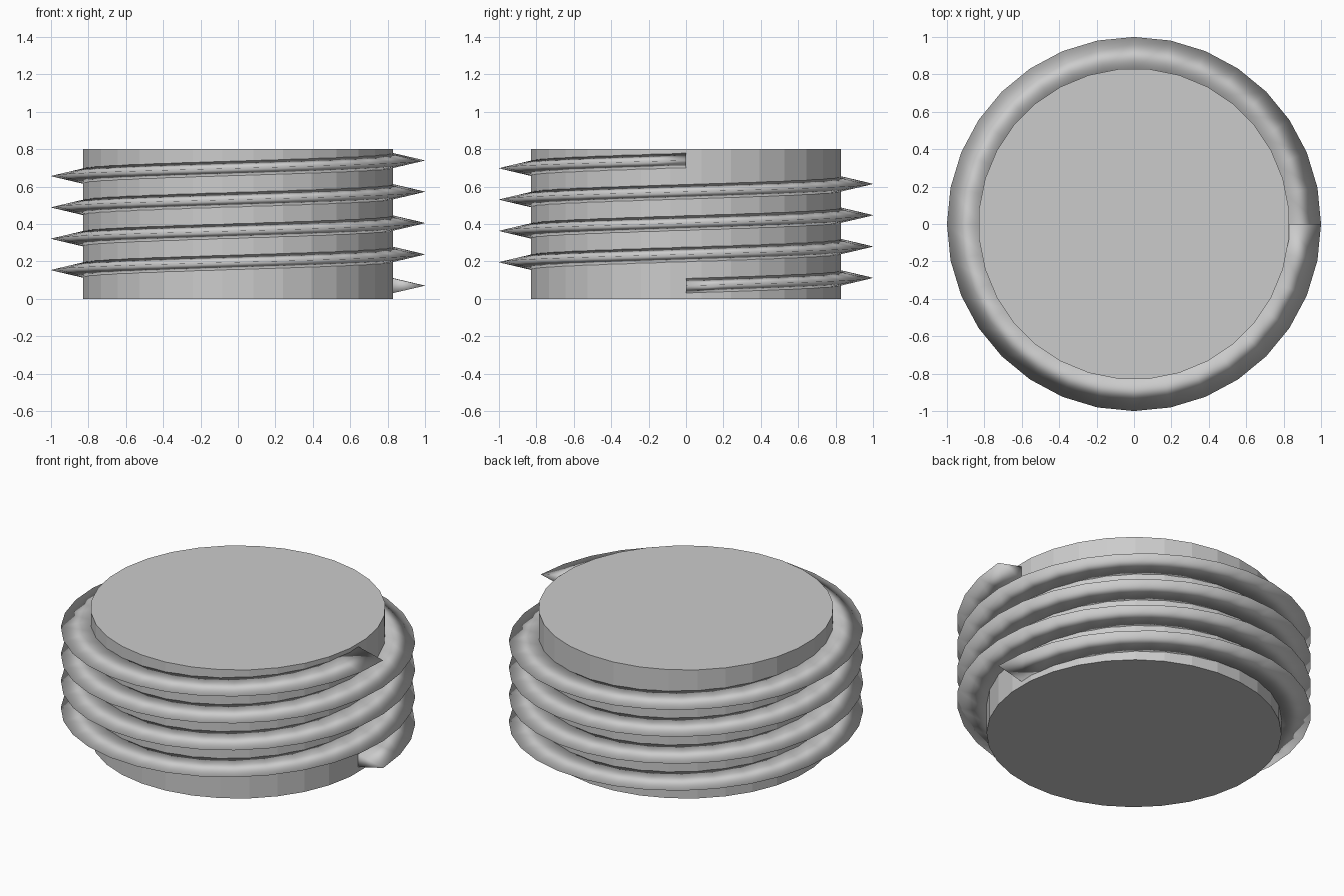
import bpy, bmesh, math

if "Cube" in bpy.data.objects:
    bpy.data.objects.remove(bpy.data.objects["Cube"])

SIDES = 32          # segments per turn
TURNS = 4
PITCH = 0.1675
HEIGHT = 0.8

grey = bpy.data.materials.new("light_grey")
grey.diffuse_color = (0.6, 0.6, 0.6, 1)
grey.use_nodes = True
grey.node_tree.nodes["Principled BSDF"].inputs["Base Color"].default_value = grey.diffuse_color


def finish(bm, name, smooth):
    bmesh.ops.recalc_face_normals(bm, faces=bm.faces[:])
    for f in bm.faces:
        f.smooth = smooth
    mesh = bpy.data.meshes.new(name)
    bm.to_mesh(mesh)
    bm.free()
    mesh.materials.append(grey)
    obj = bpy.data.objects.new(name, mesh)
    bpy.context.collection.objects.link(obj)


# Flat-sided core, turned so flats face the axes
bm = bmesh.new()
step = 2 * math.pi / SIDES
ring = [bm.verts.new((0.832 * math.cos((i + 0.5) * step),
                      0.832 * math.sin((i + 0.5) * step), 0)) for i in range(SIDES)]
base = bm.faces.new(ring)
top = bmesh.ops.extrude_face_region(bm, geom=[base], use_keep_orig=True)["geom"]
bmesh.ops.translate(bm, vec=(0, 0, HEIGHT),
                    verts=[v for v in top if isinstance(v, bmesh.types.BMVert)])
finish(bm, "core", False)

# Helical thread: triangular section swept upward around the core
bm = bmesh.new()
section = [(0.822, -0.041), (1.0, 0.0), (0.822, 0.041)]
rings = []
for i in range(SIDES * TURNS + 1):
    a, z = i * step, 0.07 + PITCH * i / SIDES
    rings.append([bm.verts.new((r * math.cos(a), r * math.sin(a), z + dz))
                  for r, dz in section])
for lo, hi in zip(rings, rings[1:]):
    for j in range(3):
        k = (j + 1) % 3
        bm.faces.new((lo[j], lo[k], hi[k], hi[j]))
bm.faces.new(rings[0])
bm.faces.new(rings[-1])
finish(bm, "thread", True)
